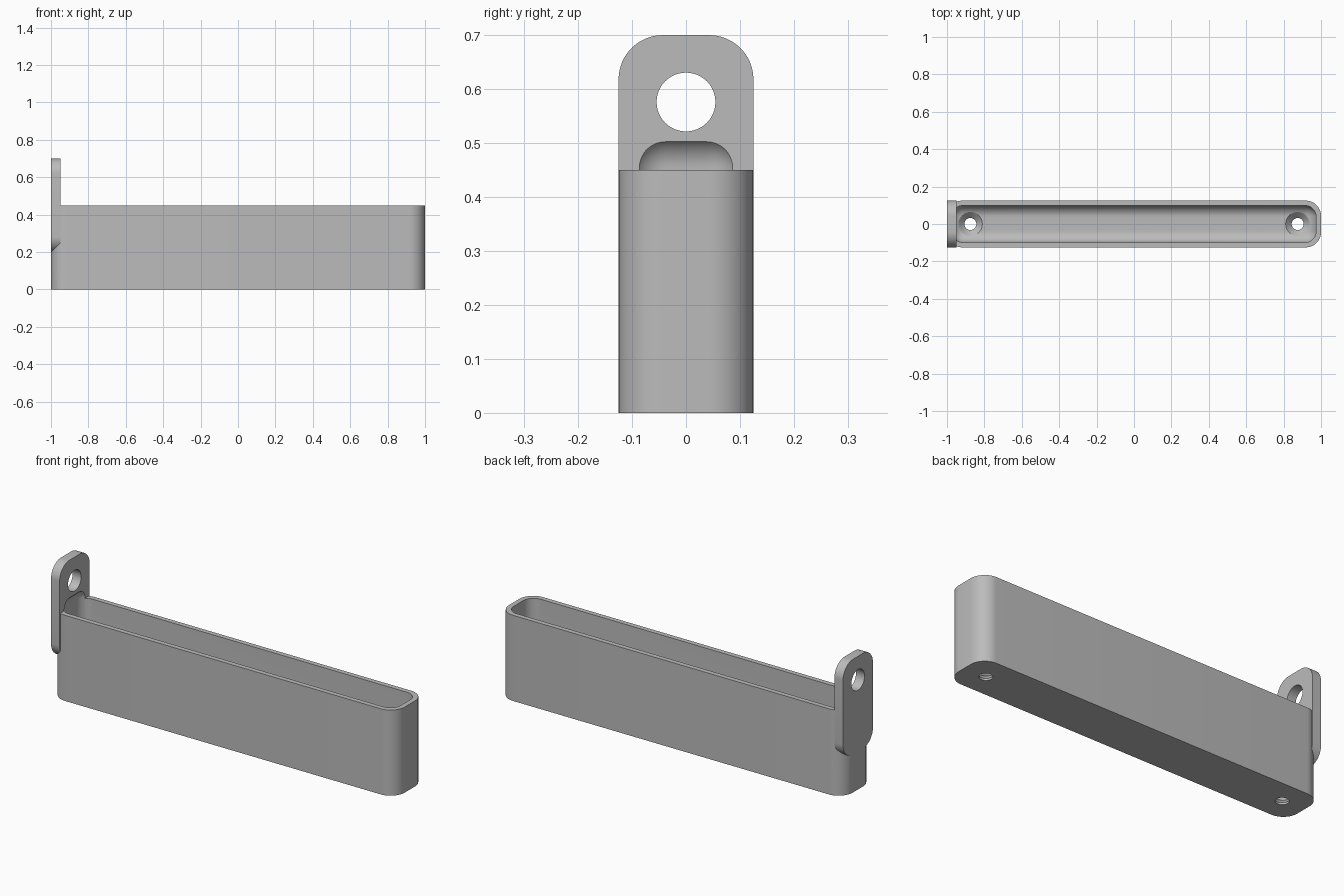
import bpy, bmesh, math
from mathutils import Matrix, Vector

old = bpy.data.objects.get("Cube")
if old:
    bpy.data.objects.remove(old, do_unlink=True)

grey = bpy.data.materials.new("plain grey")
grey.use_nodes = True
colour = (0.5, 0.5, 0.5, 1)
grey.diffuse_color = colour
grey.node_tree.nodes["Principled BSDF"].inputs["Base Color"].default_value = colour


def add_object(name, bm):
    bmesh.ops.recalc_face_normals(bm, faces=bm.faces)
    mesh = bpy.data.meshes.new(name)
    bm.to_mesh(mesh)
    bm.free()
    mesh.materials.append(grey)
    obj = bpy.data.objects.new(name, mesh)
    bpy.context.collection.objects.link(obj)
    return obj


def rounded_box(name, low, high, radius, axis=None):
    """Box with the edges along one axis rounded, or all edges if no axis is given."""
    low, high = Vector(low), Vector(high)
    bm = bmesh.new()
    bmesh.ops.create_cube(bm, size=1)
    size, centre = high - low, (high + low) / 2
    for v in bm.verts:
        v.co = Vector(c * s for c, s in zip(v.co, size)) + centre
    edges = [e for e in bm.edges if axis is None
             or abs((e.verts[0].co - e.verts[1].co)[axis]) > 0.001]
    bmesh.ops.bevel(bm, geom=edges, offset=radius, segments=12,
                    profile=0.5, affect='EDGES')
    return add_object(name, bm)


def cone(name, centre, r_low, r_high, depth, turn=0):
    bm = bmesh.new()
    matrix = Matrix.Translation(centre) @ Matrix.Rotation(turn, 4, 'Y')
    bmesh.ops.create_cone(bm, cap_ends=True, segments=48, radius1=r_low,
                          radius2=r_high, depth=depth, matrix=matrix)
    return add_object(name, bm)


def combine(target, other, operation):
    """Apply a boolean and remove the helper."""
    other.hide_render = True
    mod = target.modifiers.new(operation, 'BOOLEAN')
    mod.operation, mod.solver, mod.object = operation, 'EXACT', other
    graph = bpy.context.evaluated_depsgraph_get()
    mesh = bpy.data.meshes.new_from_object(target.evaluated_get(graph))
    target.modifiers.clear()
    target.data = mesh
    bpy.data.objects.remove(other, do_unlink=True)


# Deep tray with rounded ends, and an upright hanging tab on its left end
tray = rounded_box("tray_with_hanging_tab", (-1, -0.125, 0), (1, 0.125, 0.45), 0.082, axis=2)
tab = rounded_box("tab", (-1, -0.125, 0.2), (-0.95, 0.125, 0.7), 0.082, axis=0)
combine(tray, tab, 'UNION')

# Cavity, whose rounded top also hollows the foot of the tab
cavity = rounded_box("cavity", (-0.974, -0.099, 0.042), (0.974, 0.099, 0.515), 0.061)
combine(tray, cavity, 'DIFFERENCE')

# Hanging hole
hole = cone("hanging_hole", (-0.975, 0, 0.576), 0.0545, 0.0545, 0.2, math.pi / 2)
combine(tray, hole, 'DIFFERENCE')

# Countersunk screw holes in the floor
for x in (-0.875, 0.875):
    for bottom, top, r_low, r_high in ((-0.05, 0.1, 0.032, 0.032),
                                       (0.01, 0.042, 0.032, 0.064),
                                       (0.042, 0.12, 0.064, 0.064)):
        cutter = cone("screw_hole", (x, 0, (bottom + top) / 2), r_low, r_high, top - bottom)
        combine(tray, cutter, 'DIFFERENCE')

bpy.ops.object.select_all(action='DESELECT')
tray.select_set(True)
bpy.context.view_layer.objects.active = tray
bpy.ops.object.shade_smooth_by_angle(angle=math.radians(30))
